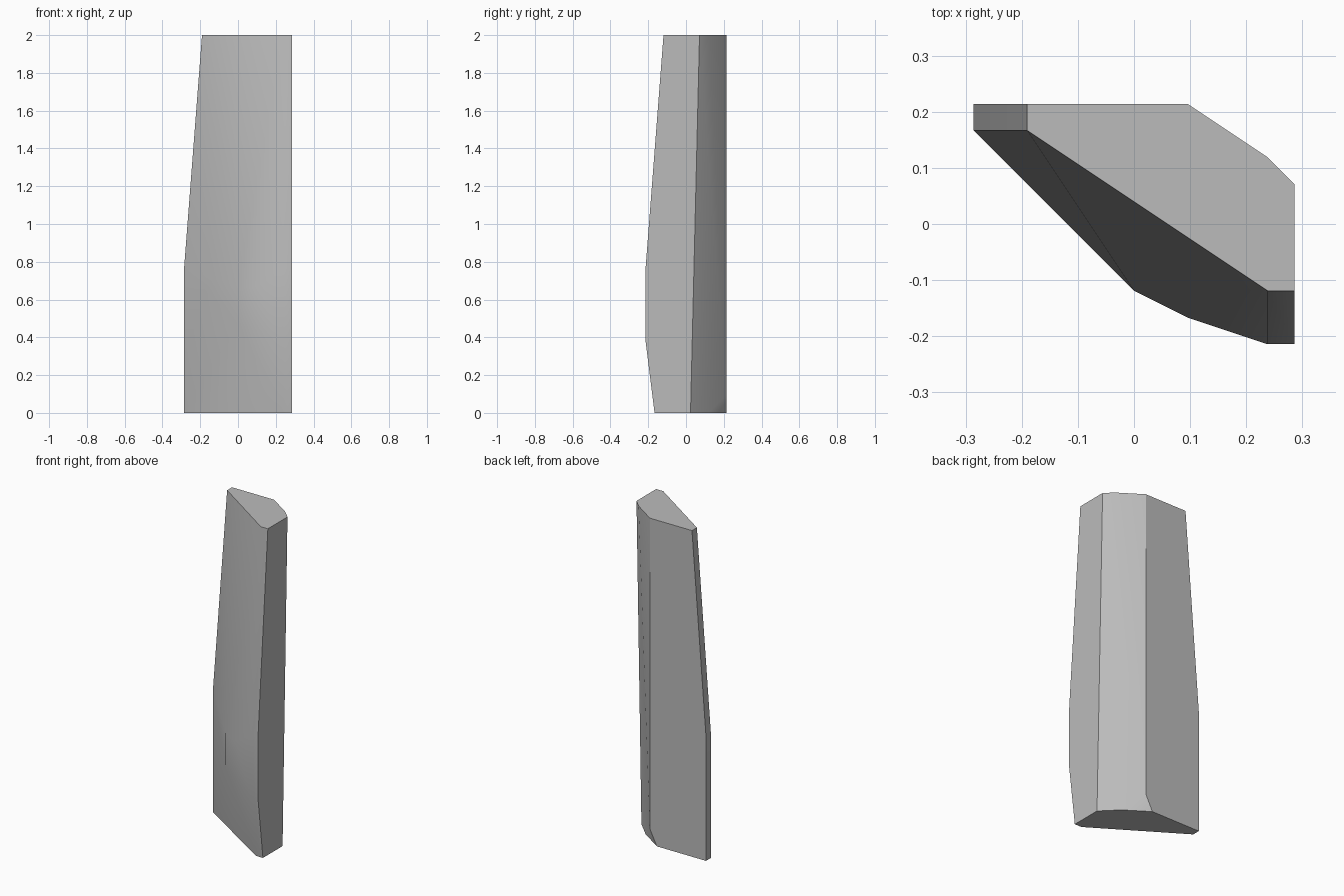
import bpy
import bmesh
from math import radians

if "Cube" in bpy.data.objects:
    bpy.data.objects.remove(bpy.data.objects["Cube"], do_unlink=True)

UNIT = 2 / 21 / 2      # modelling grid step
TOP = 42               # height in grid steps

# Plain grey stone
stone = bpy.data.materials.new("stone_grey")
grey = (0.5, 0.5, 0.5, 1.0)
stone.use_nodes = True
stone.diffuse_color = grey
stone.node_tree.nodes["Principled BSDF"].inputs["Base Color"].default_value = grey

# Outline corners of the pillar at each height
sections = {
    "base": (0, [(-6, 4.5), (-6, 3.5), (5, -3.5), (6, -3.5),
                 (6, 0.5), (5, 1.5), (4, 2.5), (1, 4.5)]),
    "back_chip": (2, [(2, 4.5)]),
    "belly_low": (8, [(5, -4.5), (6, -4.5)]),
    "ridge_low": (10, [(0, -2.5)]),
    "ridge_high": (14, [(0, -2.5), (2, -3.5)]),
    "belly_high": (16, [(-6, 4.5), (-6, 3.5), (5, -4.5), (6, -4.5)]),
    "cap": (TOP, [(-4, 4.5), (-4, 3.5), (5, -2.5), (6, -2.5),
                  (6, 1.5), (5, 2.5), (2, 4.5)]),
}

# Wrap the faceted pillar around its section corners
bm = bmesh.new()
for height, outline in sections.values():
    for x, y in outline:
        bm.verts.new((x * UNIT, y * UNIT, height * UNIT))
result = bmesh.ops.convex_hull(bm, input=bm.verts)
loose = {v for v in result["geom_interior"] + result["geom_unused"]
         if isinstance(v, bmesh.types.BMVert)}
bmesh.ops.delete(bm, geom=list(loose), context="VERTS")

# Merge flat triangles into clean panels
bmesh.ops.dissolve_limit(bm, angle_limit=radians(1),
                         verts=bm.verts, edges=bm.edges)
bmesh.ops.recalc_face_normals(bm, faces=bm.faces)

mesh = bpy.data.meshes.new("stone_pillar")
bm.to_mesh(mesh)
bm.free()
mesh.materials.append(stone)
pillar = bpy.data.objects.new("stone_pillar", mesh)
bpy.context.collection.objects.link(pillar)

# Soften shallow facets, keep strong edges crisp
bpy.ops.object.select_all(action="DESELECT")
pillar.select_set(True)
bpy.context.view_layer.objects.active = pillar
bpy.ops.object.shade_smooth_by_angle(angle=radians(30))
